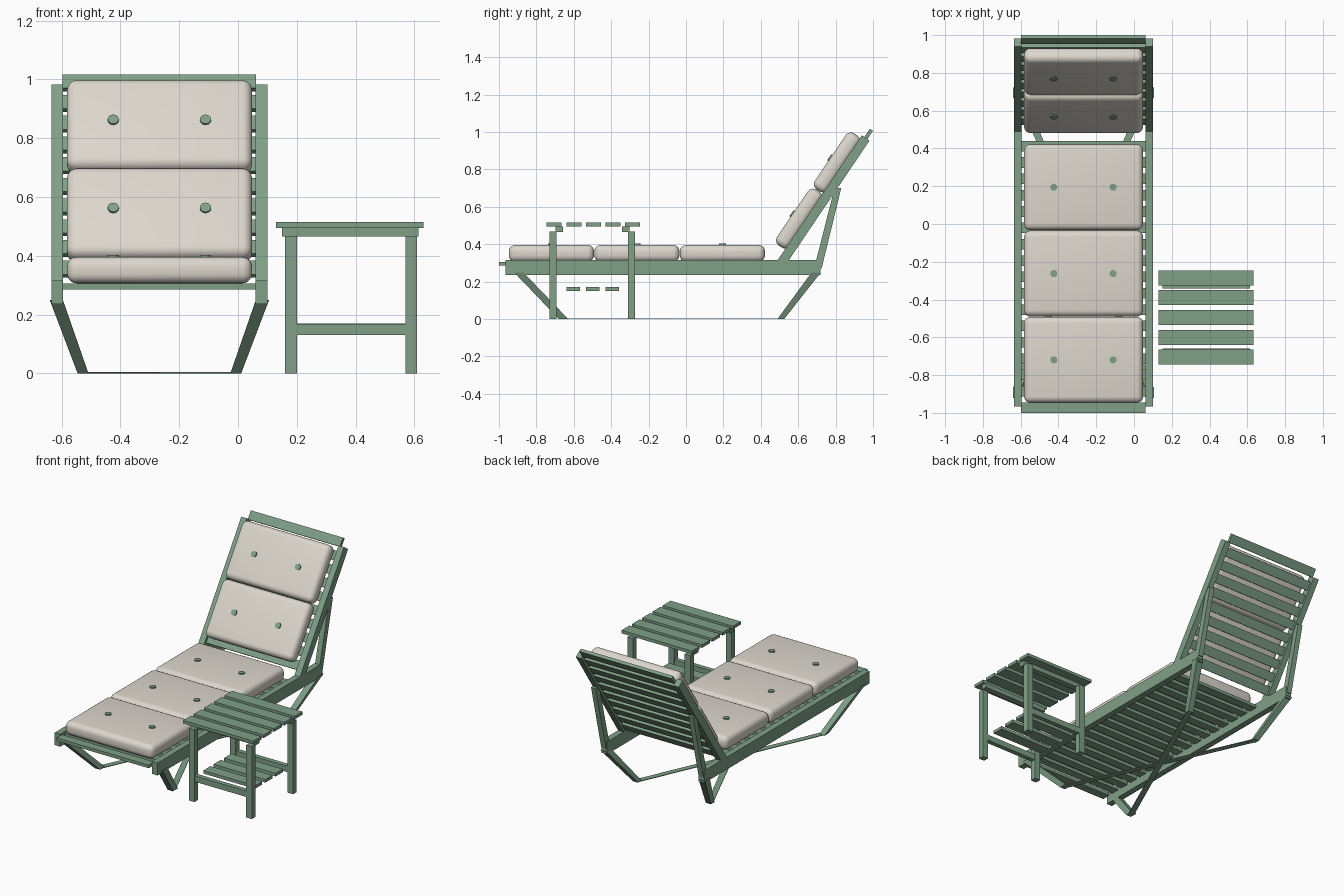
import bpy, bmesh, math
from mathutils import Matrix, Vector

if "Cube" in bpy.data.objects:
    bpy.data.objects.remove(bpy.data.objects["Cube"])

def material(name, rgb):
    m = bpy.data.materials.new(name)
    m.diffuse_color = (*rgb, 1)
    m.use_nodes = True
    m.node_tree.nodes["Principled BSDF"].inputs["Base Color"].default_value = m.diffuse_color
    return m

GREEN = material("sage green paint", (0.215, 0.35, 0.245))
CREAM = material("cream fabric", (0.72, 0.68, 0.61))

CX = -0.2675                     # lounger centre line
ANG = math.radians(56)           # backrest tilt
# backrest frame: local y runs up the slope, local z points out of the front
BACK = Matrix.Translation((0, 0.49, 0.315)) @ Matrix.Rotation(ANG, 4, 'X')
FLAT = Matrix.Identity(4)

def finish(bm, name, mat, smooth=False):
    bmesh.ops.recalc_face_normals(bm, faces=bm.faces)
    me = bpy.data.meshes.new(name)
    bm.to_mesh(me)
    bm.free()
    me.materials.append(mat)
    ob = bpy.data.objects.new(name, me)
    bpy.context.collection.objects.link(ob)
    if smooth:
        for p in me.polygons:
            p.use_smooth = True
    return ob

def add_box(bm, x, y, z, mtx=FLAT):
    """Box given by (min, max) ranges, moved by mtx."""
    c = Vector([(a + b) / 2 for a, b in (x, y, z)])
    s = [b - a for a, b in (x, y, z)]
    m = mtx @ Matrix.Translation(c) @ Matrix.Diagonal((*s, 1))
    return bmesh.ops.create_cube(bm, size=1, matrix=m)['verts']

def boxes(name, items, mtx=FLAT):
    bm = bmesh.new()
    for x, y, z in items:
        add_box(bm, x, y, z, mtx)
    return finish(bm, name, GREEN)

def loft(bm, lo, lo_size, hi, hi_size):
    """Bar with level ends between two horizontal rectangles."""
    rings = []
    for (x, y, z), (w, d) in ((lo, lo_size), (hi, hi_size)):
        rings.append([bm.verts.new((x + sx * w / 2, y + sy * d / 2, z))
                      for sx, sy in ((-1, -1), (1, -1), (1, 1), (-1, 1))])
    a, b = rings
    bm.faces.new(a)
    bm.faces.new(b)
    for i in range(4):
        j = (i + 1) % 4
        bm.faces.new((a[i], a[j], b[j], b[i]))

# side rails of seat and backrest
RAILS = [(-0.635, -0.595), (0.06, 0.10)]
boxes("seat_rails", [(r, (-0.965, 0.72), (0.235, 0.315)) for r in RAILS])
boxes("backrest_rails", [(r, (-0.02, 0.805), (-0.05, 0)) for r in RAILS], BACK)

# slats
SX = (-0.597, 0.062)
boxes("seat_slats", [(SX, (-1 + i * 0.0865, -1 + i * 0.0865 + 0.056), (0.285, 0.305))
                     for i in range(17)])
boxes("backrest_slats", [(SX, (0.802 - i * 0.085, 0.858 - i * 0.085), (-0.036, -0.016))
                         for i in range(10)], BACK)

# slanted legs and backrest struts
legs, struts = bmesh.new(), bmesh.new()
for s in (-1, 1):
    for y0, d0, y1 in ((-0.655, 0.05, -0.895), (0.507, 0.036, 0.697)):
        loft(legs, (CX + s * 0.26, y0, 0), (0.037, d0),
             (CX + s * 0.351, y1, 0.25), (0.045, 0.05))
    loft(struts, (CX + s * 0.348, 0.705, 0.27), (0.034, 0.04),
         (CX + s * 0.348, 0.812, 0.70), (0.034, 0.036))
finish(legs, "slanted_legs", GREEN)
finish(struts, "backrest_struts", GREEN)

# thin crossed floor braces joining the feet
bm = bmesh.new()
length = math.hypot(0.52, 1.16)
for s in (-1, 1):
    m = Matrix.Translation((CX, -0.074, 0)) @ Matrix.Rotation(s * math.atan2(0.52, 1.16), 4, 'Z')
    add_box(bm, (-0.018, 0.018), (-length / 2, length / 2), (0, 0.004), m)
finish(bm, "crossed_floor_braces", GREEN)

# padded cushions with two buttons each
def cushion(name, y, z, mtx):
    bm = bmesh.new()
    add_box(bm, (-0.582, 0.048), y, z)
    bmesh.ops.bevel(bm, geom=bm.edges[:], offset=0.034, segments=5, profile=0.5,
                    affect='EDGES')
    bm.transform(mtx)
    finish(bm, name, CREAM, True)
    bm = bmesh.new()
    for x in (CX - 0.157, CX + 0.157):
        bmesh.ops.create_cone(bm, cap_ends=True, segments=12, radius1=0.019, radius2=0.019,
                              depth=0.02,
                              matrix=mtx @ Matrix.Translation((x, sum(y) / 2, z[1] - 0.003)))
    finish(bm, name + "_buttons", GREEN)

for i in range(3):
    y = -0.947 + i * 0.457
    cushion(f"seat_cushion_{i + 1}", (y, y + 0.455), (0.306, 0.396), FLAT)
for i in range(2):
    y = 0.068 + i * 0.362
    cushion(f"backrest_cushion_{i + 1}", (y, y + 0.36), (-0.014, 0.072), BACK)

# side table
LX = [(0.16, 0.20), (0.57, 0.61)]
LY = [(-0.73, -0.692), (-0.31, -0.272)]
boxes("table_top_slats", [((0.13, 0.632), (-0.745 + i * 0.105, -0.665 + i * 0.105), (0.495, 0.515))
                          for i in range(5)])
boxes("table_aprons", [((0.15, 0.615), y, (0.465, 0.495))
                       for y in ((-0.697, -0.658), (-0.342, -0.303))])
boxes("table_legs", [(x, y, (0, 0.467)) for x in LX for y in LY])
boxes("table_stretchers", [((0.20, 0.57), (y[0] + 0.004, y[1] - 0.004), (0.13, 0.168)) for y in LY])
boxes("table_shelf_slats", [((0.20, 0.57), (-0.64 + i * 0.105, -0.567 + i * 0.105), (0.15, 0.17))
                            for i in range(3)])
